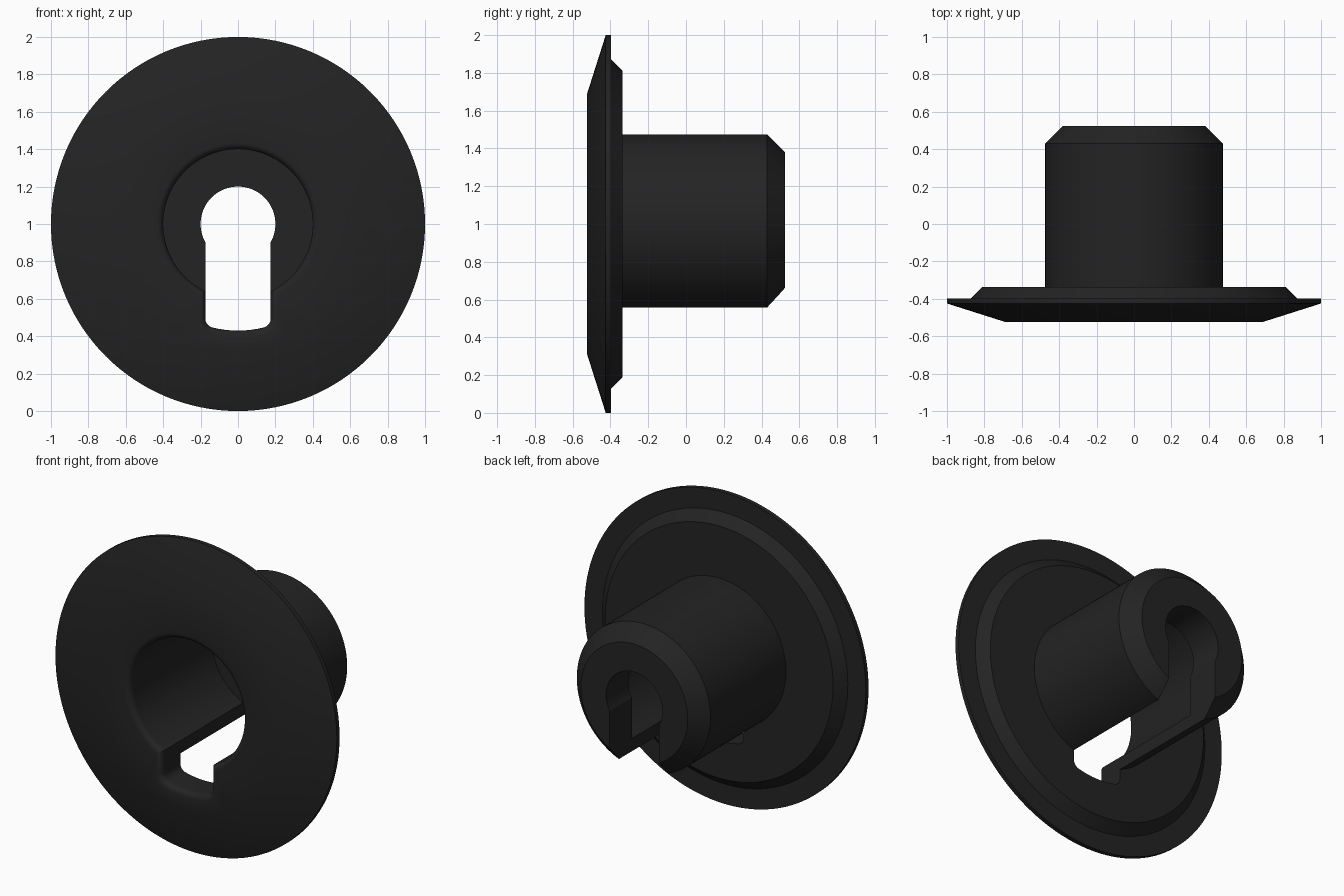
import bpy, bmesh, math

if "Cube" in bpy.data.objects:
    bpy.data.objects.remove(bpy.data.objects["Cube"])

SEG = 128          # sides of the turned body
FILLET = 0.035     # soft front lip of bore and slot
FRONT = -0.525


def skin(name, rings, closed):
    """Join equal rings of points; close into a loop or cap the ends."""
    bm = bmesh.new()
    rows = [[bm.verts.new(p) for p in ring] for ring in rings]
    n = len(rows[0])
    pairs = list(zip(rows, rows[1:]))
    if closed:
        pairs.append((rows[-1], rows[0]))
    else:
        bm.faces.new(rows[0])
        bm.faces.new(rows[-1])
    for a, b in pairs:
        for i in range(n):
            j = (i + 1) % n
            bm.faces.new((a[i], a[j], b[j], b[i]))
    bmesh.ops.recalc_face_normals(bm, faces=bm.faces)
    mesh = bpy.data.meshes.new(name)
    bm.to_mesh(mesh)
    bm.free()
    obj = bpy.data.objects.new(name, mesh)
    bpy.context.collection.objects.link(obj)
    return obj


# Turned body: (radius, y) section of flange, barrel, end wall and stepped bore
lip = []
for k in range(7):
    a = math.radians(15 * k)
    lip.append((0.40 + FILLET * (1 - math.cos(a)), FRONT + FILLET * (1 - math.sin(a))))
profile = [(0.685, FRONT), (1.0, -0.425), (1.0, -0.397), (0.872, -0.397),
           (0.81, -0.336), (0.475, -0.336), (0.475, 0.43), (0.38, 0.525),
           (0.20, 0.525), (0.20, 0.30), (0.40, 0.30)] + lip
body = skin("flanged_bushing", [
    [(r * math.cos(math.tau * i / SEG), y, 1 + r * math.sin(math.tau * i / SEG))
     for i in range(SEG)] for r, y in profile], True)


# Keyway slot: straight sides, rounded corners, floor concentric with the body
def slot_ring(y, grow):
    half, floor, corner = 0.175, 0.57, 0.05
    cx = half - corner
    cz = math.sqrt((floor - corner) ** 2 - cx ** 2)
    phi = math.atan2(cz, cx)
    right = [(half + grow, 0.0)]
    for k in range(9):
        a = phi * k / 8
        right.append((cx + (corner + grow) * math.cos(a), -cz - (corner + grow) * math.sin(a)))
    for k in range(1, 4):
        a = phi + (math.pi / 2 - phi) * k / 4
        right.append(((floor + grow) * math.cos(a), -(floor + grow) * math.sin(a)))
    pts = right + [(0, -floor - grow)] + [(-x, z) for x, z in reversed(right)]
    return [(x, y, 1 + z) for x, z in pts]


rings = [slot_ring(-0.7, FILLET)]
for k in range(6, -1, -1):
    a = math.radians(15 * k)
    rings.append(slot_ring(FRONT + FILLET * (1 - math.sin(a)), FILLET * (1 - math.cos(a))))
rings.append(slot_ring(0.7, 0))
cutter = skin("slot_cutter", rings, False)
cutter.hide_render = True

# Cut the slot through flange, barrel and end wall
bpy.context.view_layer.objects.active = body
body.select_set(True)
cut = body.modifiers.new("slot", 'BOOLEAN')
cut.operation = 'DIFFERENCE'
cut.solver = 'EXACT'
cut.object = cutter
bpy.ops.object.modifier_apply(modifier=cut.name)
bpy.data.objects.remove(cutter)

# Black plastic, smooth with crisp machined edges
black = bpy.data.materials.new("black_plastic")
black.diffuse_color = (0.017, 0.017, 0.017, 1)
black.use_nodes = True
black.node_tree.nodes["Principled BSDF"].inputs["Base Color"].default_value = black.diffuse_color
body.data.materials.clear()
body.data.materials.append(black)
bpy.ops.object.shade_smooth_by_angle(angle=math.radians(30))
